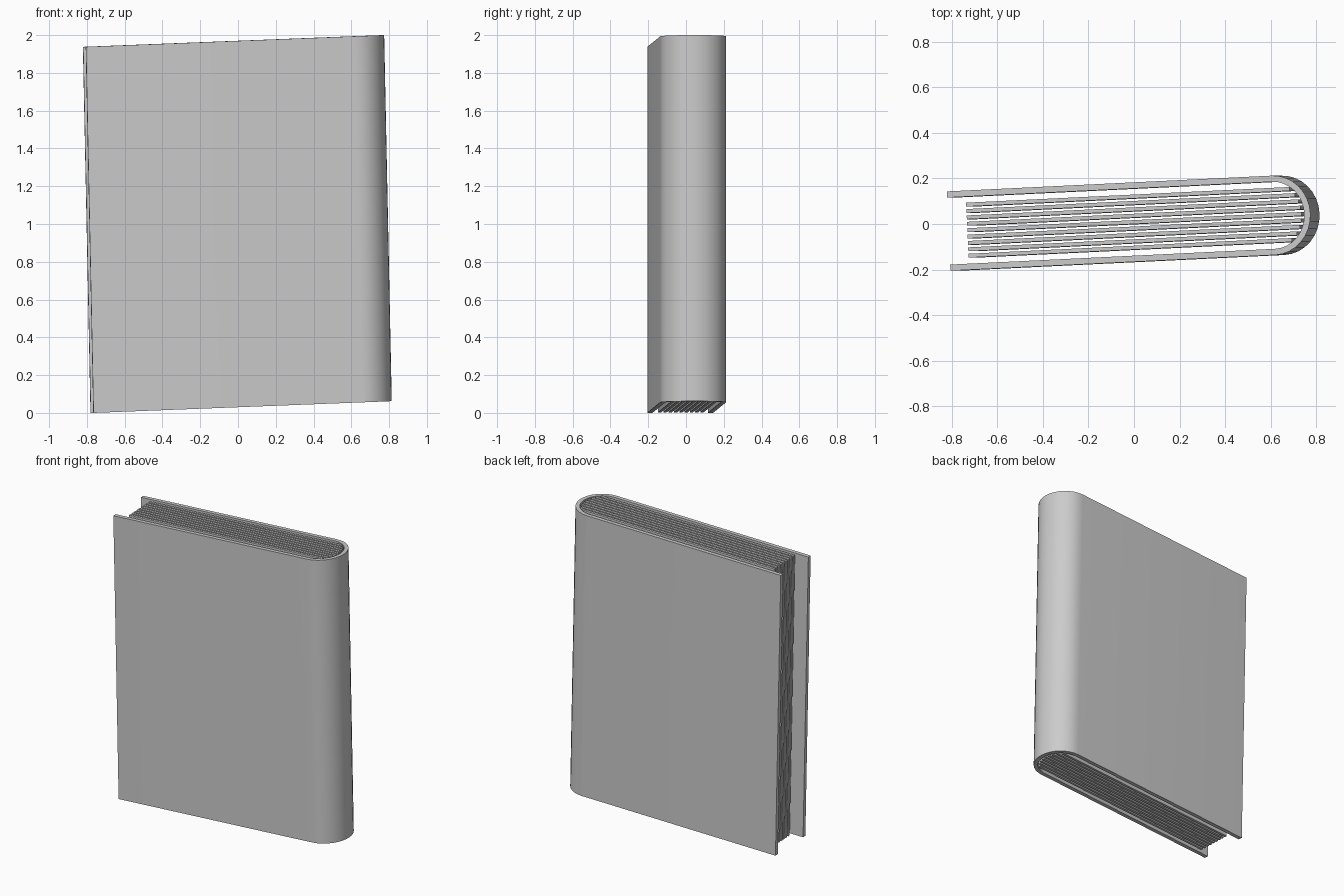
import bpy, bmesh, math
from mathutils import Matrix

cube = bpy.data.objects.get("Cube")
if cube:
    bpy.data.objects.remove(cube, do_unlink=True)

# One grey for the whole book
grey = bpy.data.materials.new("plain grey")
grey.use_nodes = True
grey.diffuse_color = (0.6, 0.6, 0.6, 1)
grey.node_tree.nodes["Principled BSDF"].inputs["Base Color"].default_value = (0.6, 0.6, 0.6, 1)

# Book sizes, measured along its own axes from the fore edge
HEIGHT = 1.938
SPINE_START = 1.425
SPINE_DEPTH = 0.162
HALF = 0.174
BOARD = 0.027
PAGES, PAGE_GAP, PAGE_THICK, PAGE_INSET = 9, 0.028, 0.017, 0.082

# Slight lean of the book: columns are width, thickness, height, position
LEAN = Matrix(((1, -0.046, -0.0207, -0.773),
               (0.0485, 1, 0, -0.031),
               (0.0392, 0, 1, 0),
               (0, 0, 0, 1)))


def extrude_outline(name, outline):
    """Raise a flat outline to the book's height and lean it."""
    bm = bmesh.new()
    base = bm.faces.new([bm.verts.new((x, y, 0)) for x, y in outline])
    raised = bmesh.ops.extrude_face_region(bm, geom=[base])["geom"]
    top = [v for v in raised if isinstance(v, bmesh.types.BMVert)]
    bmesh.ops.translate(bm, verts=top, vec=(0, 0, HEIGHT))
    bmesh.ops.recalc_face_normals(bm, faces=bm.faces)
    mesh = bpy.data.meshes.new(name)
    bm.to_mesh(mesh)
    bm.free()
    mesh.transform(LEAN)
    mesh.materials.append(grey)
    obj = bpy.data.objects.new(name, mesh)
    bpy.context.collection.objects.link(obj)
    return obj


def cover_line(inset, steps=16):
    """Front board, rounded spine, back board as one line."""
    a, b = SPINE_DEPTH - inset, HALF - inset
    line = [(0, -b)]
    for i in range(steps + 1):
        t = math.pi * (i / steps - 0.5)
        line.append((SPINE_START + a * math.cos(t), b * math.sin(t)))
    return line + [(0, b)]


# Cover: two boards joined by the rounded spine
cover = extrude_outline("cover", cover_line(0) + cover_line(BOARD)[::-1])
bpy.ops.object.select_all(action="DESELECT")
cover.select_set(True)
bpy.context.view_layer.objects.active = cover
bpy.ops.object.shade_smooth_by_angle(angle=math.radians(30))

# Pages: flat sheets that end just short of the curved spine
for i in range(PAGES):
    mid = (i - (PAGES - 1) / 2) * PAGE_GAP
    reach = math.sqrt(1 - (mid / (HALF - BOARD)) ** 2)
    end = SPINE_START + (SPINE_DEPTH - BOARD) * reach - 0.012
    lo, hi = mid - PAGE_THICK / 2, mid + PAGE_THICK / 2
    extrude_outline(f"page_{i + 1}", [(PAGE_INSET, lo), (end, lo), (end, hi), (PAGE_INSET, hi)])
